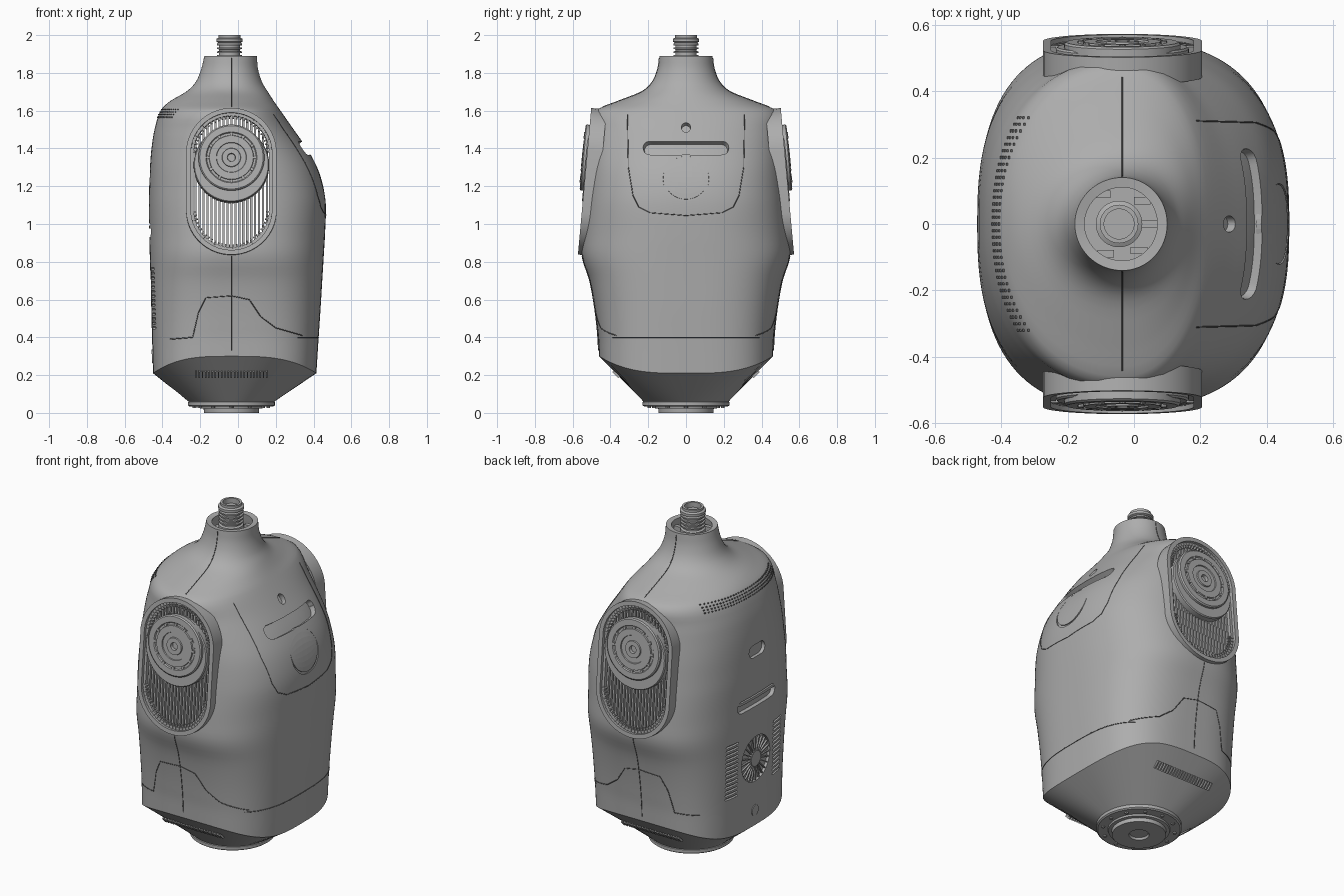
import bpy, bmesh
from math import sin, cos, pi, sqrt, atan2, copysign
from mathutils import Matrix, Vector

if "Cube" in bpy.data.objects:
    bpy.data.objects.remove(bpy.data.objects["Cube"])
CX = -0.035  # vertical axis of the torso


def material(name, v):
    m = bpy.data.materials.new(name)
    m.use_nodes = True
    m.diffuse_color = (v, v, v, 1)
    m.node_tree.nodes["Principled BSDF"].inputs["Base Color"].default_value = (v, v, v, 1)
    return m


GREY, DARK = material("shell grey", 0.42), material("seam grey", 0.12)


def finish(name, bm, mat=GREY, recalc=True, smooth=True):
    if recalc:
        bmesh.ops.recalc_face_normals(bm, faces=bm.faces)
    me = bpy.data.meshes.new(name)
    bm.to_mesh(me)
    bm.free()
    ob = bpy.data.objects.new(name, me)
    bpy.context.collection.objects.link(ob)
    me.materials.append(mat)
    if smooth:
        shade(ob)
    return ob


def shade(ob):
    bpy.ops.object.select_all(action="DESELECT")
    ob.select_set(True)
    bpy.context.view_layer.objects.active = ob
    bpy.ops.object.shade_smooth_by_angle(angle=0.6)


def apply(ob):
    dg = bpy.context.evaluated_depsgraph_get()
    me = bpy.data.meshes.new_from_object(ob.evaluated_get(dg))
    ob.modifiers.clear()
    ob.data = me


# Body sections: height, back x, front x, half depth, squareness
ROWS = [(.21, -.45, .415, .46, 3.2), (.4, -.455, .427, .467, 3.1), (.55, -.46, .437, .483, 3),
        (.7, -.463, .446, .51, 2.9), (.83, -.467, .454, .55, 2.7), (.95, -.47, .461, .548, 2.6),
        (1.1, -.472, .465, .533, 2.6), (1.2, -.47, .452, .523, 2.55), (1.3, -.466, .42, .513, 2.5),
        (1.4, -.458, .365, .503, 2.4), (1.5, -.442, .295, .493, 2.3), (1.6, -.41, .225, .478, 2.15),
        (1.65, -.36, .19, .36, 2), (1.7, -.275, .158, .235, 2), (1.75, -.225, .128, .18, 2),
        (1.82, -.195, .106, .15, 2), (1.89, -.178, .1, .14, 2)]


def section(z):
    z = min(max(z, ROWS[0][0]), ROWS[-1][0])
    i = max(k for k in range(len(ROWS) - 1) if ROWS[k][0] <= z)
    p, q = ROWS[i], ROWS[i + 1]
    o, r = ROWS[max(i - 1, 0)], ROWS[min(i + 2, len(ROWS) - 1)]
    h = q[0] - p[0]
    t = (z - p[0]) / h
    out = []
    for c in range(1, 5):
        m0 = (q[c] - o[c]) / (q[0] - o[0]) * h
        m1 = (r[c] - p[c]) / (r[0] - p[0]) * h
        d = q[c] - p[c]
        out.append(p[c] + t * m0 + t * t * (3 * d - 2 * m0 - m1) + t ** 3 * (m0 + m1 - 2 * d))
    return CX - out[0], out[1] - CX, out[2], out[3]


def surf_x(y, z, side):
    back, front, d, n = section(z)
    return CX + side * (front if side > 0 else back) * max(1 - abs(y / d) ** n, 0) ** (1 / n)


def surf_y(x, z, side):
    back, front, d, n = section(z)
    a = front if x > CX else back
    return side * d * max(1 - abs((x - CX) / a) ** n, 0) ** (1 / n)


def body_ring(bm, z, segs=112):
    back, front, d, n = section(z)
    ring = []
    for k in range(segs):
        c, s = cos(2 * pi * k / segs), sin(2 * pi * k / segs)
        x = CX + copysign(abs(c) ** (2 / n), c) * (front if c > 0 else back)
        lift = .09 * s * s * max(0, (.45 - z) / .24)
        ring.append(bm.verts.new((x, copysign(abs(s) ** (2 / n), s) * d, z + lift)))
    return ring


def lathe(name, profile, matrix, segs=64):
    # Closed solid of revolution from (radius, height) points
    bm = bmesh.new()
    loops = [[bm.verts.new(matrix @ Vector((r * cos(2 * pi * k / segs), r * sin(2 * pi * k / segs), h)))
              for k in range(segs)] for r, h in profile]
    for a, b in zip(loops, loops[1:]):
        for k in range(segs):
            j = (k + 1) % segs
            bm.faces.new((a[k], a[j], b[j], b[k]))
    bm.faces.new(loops[0])
    bm.faces.new(loops[-1])
    return finish(name, bm)


def box(bm, matrix, size):
    bmesh.ops.create_cube(bm, size=1, matrix=matrix @ Matrix.Diagonal((*size, 1)))


def conform(name, y0, z0, w, h, side, d0, d1, cols=24, rows=8):
    # Stadium or disc that follows the chest or back surface between two offsets
    bm, grid = bmesh.new(), []
    for i in range(cols + 1):
        y = w * sin(pi * (i / cols - .5))
        e = max(abs(y) - (w - h), 0)
        hh = max(sqrt(max(h * h - e * e, 0)), h * .05)
        col = []
        for j in range(rows + 1):
            z = z0 + hh * (2 * j / rows - 1)
            col.append(bm.verts.new((surf_x(y0 + y, z, side) + side * d1, y0 + y, z)))
        grid.append(col)
    for a, b in zip(grid, grid[1:]):
        for j in range(rows):
            bm.faces.new((a[j], b[j], b[j + 1], a[j + 1]))
    ob = finish(name, bm, recalc=False, smooth=False)
    mod = ob.modifiers.new("thickness", "SOLIDIFY")
    mod.thickness, mod.offset = d1 - d0, -side
    apply(ob)
    return ob


def outline(hw, hh, n=24):
    pts = []
    for k in range(2 * n):
        a = pi * (k + .5) / n
        pts.append((hw * cos(a), hw * sin(a) + copysign(hh - hw, sin(a))))
    return pts


def prism(name, hw, hh, w0, w1, matrix, inner=None):
    # Stadium block, or a stadium frame when inner half sizes are given
    bm = bmesh.new()

    def loop(a, b, w):
        return [bm.verts.new(matrix @ Vector((u, v, w))) for u, v in outline(a, b)]
    loops = [loop(hw, hh, w0), loop(hw, hh, w1)]
    if inner:
        loops += [loop(*inner, w1), loop(*inner, w0), loops[0]]
    for a, b in zip(loops, loops[1:]):
        for k in range(len(a)):
            j = (k + 1) % len(a)
            bm.faces.new((a[k], a[j], b[j], b[k]))
    if not inner:
        bm.faces.new(loops[0])
        bm.faces.new(loops[1])
    return finish(name, bm, smooth=bool(inner))


def seam(name, pts):
    cu = bpy.data.curves.new(name, "CURVE")
    cu.dimensions, cu.bevel_depth, cu.bevel_resolution = "3D", .0025, 0
    sp = cu.splines.new("POLY")
    sp.points.add(len(pts) - 1)
    for p, co in zip(sp.points, pts):
        p.co = (*co, 1)
    ob = bpy.data.objects.new(name, cu)
    bpy.context.collection.objects.link(ob)
    cu.materials.append(DARK)


def dense(path, n=8):
    return [(a[0] + (b[0] - a[0]) * k / n, a[1] + (b[1] - a[1]) * k / n)
            for a, b in zip(path, path[1:]) for k in range(n)] + [path[-1]]


# Hollow torso shell
bm = bmesh.new()
rings = [[bm.verts.new((CX + .22 * cos(2 * pi * k / 112), .22 * sin(2 * pi * k / 112), .055))
          for k in range(112)]]
for p, q in zip(ROWS, ROWS[1:]):
    rings += [body_ring(bm, p[0] + (q[0] - p[0]) * k / 4) for k in range(4)]
rings.append(body_ring(bm, ROWS[-1][0]))
for a, b in zip(rings, rings[1:]):
    for k in range(112):
        j = (k + 1) % 112
        bm.faces.new((a[k], a[j], b[j], b[k]))
body = finish("torso_shell", bm, recalc=False, smooth=False)
mod = body.modifiers.new("thickness", "SOLIDIFY")
mod.thickness, mod.offset = .03, -1

# Shoulder frames, tilted to the side walls
tilt = atan2(.07, .77)
sn, cs = sin(tilt), cos(tilt)
SIDES = {s: Matrix(((1, 0, 0, CX), (0, -s * sn, s * cs, s * .525), (0, cs, sn, 1.225), (0, 0, 0, 1)))
         for s in (-1, 1)}

# Openings and recesses
cutters = [prism("shoulder_cutter", .225, .375, -.16, .1, m) for m in SIDES.values()]
cutters += [conform("chest_slot_cutter", 0, 1.42, .235, .036, 1, -.022, .04),
            conform("chest_hole_cutter", 0, 1.53, .025, .025, 1, -.02, .04),
            conform("speaker_cutter", 0, 1.25, .126, .126, 1, -.006, .04),
            conform("handle_cutter", 0, .965, .18, .036, -1, -.024, .04),
            conform("socket_cutter", 0, 1.26, .075, .036, -1, -.02, .04),
            conform("fan_cutter", 0, .61, .135, .135, -1, -.016, .04)]
for s in (-1, 1):
    cutters += [conform("vent_cutter", s * .215, .45 + .024 * k, .05, .006, -1, -.014, .03, 6, 1)
                for k in range(14)]
bm = bmesh.new()
bmesh.ops.create_uvsphere(bm, u_segments=24, v_segments=12, radius=.06,
                          matrix=Matrix.Translation((-.335, 0, .115)))
cutters.append(finish("lower_port_cutter", bm))
for c in cutters:
    mod = body.modifiers.new("cut", "BOOLEAN")
    mod.operation, mod.object, mod.solver = "DIFFERENCE", c, "EXACT"
apply(body)
for c in cutters:
    bpy.data.objects.remove(c)
shade(body)

# Shoulder grilles and rotary joints
for s, m in SIDES.items():
    tag = "right" if s < 0 else "left"
    prism(tag + "_shoulder_frame", .24, .39, -.07, .012, m, (.215, .365))
    prism(tag + "_shoulder_inner_frame", .217, .367, -.07, -.006, m, (.2, .35))
    bm = bmesh.new()
    for k in range(-9, 10):
        u = k * .021
        half = .15 + sqrt(max(.2 ** 2 - u * u, 0))
        box(bm, m @ Matrix.Translation((u, 0, -.045)), (.011, 2 * half, .05))
    for u, v in outline(.2, .35, 30):
        turn = atan2(v - copysign(.15, v), u)
        box(bm, m @ Matrix.Translation((u, v, -.012)) @ Matrix.Rotation(turn, 4, "Z"), (.03, .007, .02))
    finish(tag + "_shoulder_fins", bm, smooth=False)
    lathe(tag + "_joint_housing", [(.19, -.09), (.2, -.07), (.2, .01), (.195, .016)],
          m @ Matrix.Translation((0, .09, 0)))
    hub = m @ Matrix.Translation((0, .125, 0))
    lathe(tag + "_joint_disc", [(.175, 0), (.175, .028), (.168, .034), (.135, .034), (.13, .028),
                                (.118, .028), (.116, .036), (.08, .036), (.078, .03), (.05, .03),
                                (.048, .038), (.022, .038), (.02, .02)], hub)
    bm = bmesh.new()
    for k in range(12):
        spin = hub @ Matrix.Rotation(pi * k / 6, 4, "Z") @ Matrix.Translation((.125, 0, .032))
        bmesh.ops.create_cone(bm, cap_ends=True, segments=8, radius1=.009, radius2=.009,
                              depth=.012, matrix=spin)
    finish(tag + "_joint_bolts", bm, smooth=False)

# Chest speaker, back fan, lower plug
conform("chest_speaker", 0, 1.25, .119, .119, 1, -.02, -.001)
conform("back_plug", 0, .3, .03, .035, -1, -.01, .004)
conform("back_handle_bar", 0, .985, .17, .008, -1, -.02, .0)
bm = bmesh.new()
flip = Matrix.Translation((-.46, 0, .61)) @ Matrix.Rotation(-pi / 2, 4, "Y")
for k in range(24):
    spin = flip @ Matrix.Rotation(pi * k / 12, 4, "Z") @ Matrix.Translation((.088, 0, -.006))
    box(bm, spin, (.08, .006, .01))
finish("fan_blades", bm, smooth=False)
lathe("fan_hub", [(.05, -.02), (.05, -.004), (.045, 0), (.01, 0)], flip, 32)

# Neck floor, brackets and cable connector
lathe("neck_floor", [(.13, 0), (.13, .02)], Matrix.Translation((CX, 0, 1.8)))
bm = bmesh.new()
for x, y in ((-.06, .09), (.06, .07), (-.05, -.09), (.05, -.08), (.08, 0)):
    box(bm, Matrix.Translation((CX + x, y, 1.835)), (.05, .022, .04))
finish("neck_brackets", bm, smooth=False)
profile = [(.068, 0), (.068, .07)]
for k in range(4):
    profile += [(.056, .075 + k * .02), (.056, .085 + k * .02), (.067, .086 + k * .02), (.067, .094 + k * .02)]
profile += [(.06, .16), (.07, .165), (.07, .18), (.058, .186), (.058, .2), (.045, .2), (.045, .17)]
lathe("neck_connector", profile, Matrix.Translation((-.045, 0, 1.8)), 40)

# Waist flange
lathe("waist_flange", [(.05, .012), (.055, 0), (.145, 0), (.147, .022), (.165, .024), (.168, .034),
                       (.222, .034), (.23, .04), (.23, .058), (.215, .065)], Matrix.Translation((CX, 0, 0)))
bm = bmesh.new()
for k in range(12):
    a = pi * k / 6
    bmesh.ops.create_cone(bm, cap_ends=True, segments=8, radius1=.01, radius2=.01, depth=.01,
                          matrix=Matrix.Translation((CX + .195 * cos(a), .195 * sin(a), .032)))
finish("waist_bolts", bm, smooth=False)

# Louvres under the belly and perforations over the upper back
bm = bmesh.new()
for s in (-1, 1):
    for k in range(-11, 12):
        place = Matrix.Translation((CX + k * .017, s * .37, .205)) @ Matrix.Rotation(s * -.8, 4, "X")
        box(bm, place, (.007, .012, .045))
finish("belly_louvres", bm, smooth=False)
bm = bmesh.new()
for row in range(4):
    for k in range(-16, 17):
        y, z = k * .02, 1.565 + row * .014
        box(bm, Matrix.Translation((surf_x(y, z, -1), y, z)), (.006, .008, .006))
finish("back_perforations", bm, DARK, smooth=False)

# Panel seams
half = [(.31, 1.58), (.305, 1.3), (.28, 1.15), (.25, 1.09), (.19, 1.06), (0, 1.045)]
chest = dense(half + [(-y, z) for y, z in half[-2::-1]])
seam("chest_seam", [(surf_x(y, z, 1), y, z) for y, z in chest])
hip = dense([(-.36, .39), (-.24, .4), (-.21, .53), (-.17, .61), (CX, .62),
             (.06, .6), (.12, .51), (.2, .45), (.34, .41)])
for s in (-1, 1):
    seam("hip_seam", [(x, surf_y(x, z, s), z) for x, z in hip])
    for lo, hi in ((.33, .83), (1.62, 1.88)):
        seam("side_seam", [(CX, surf_y(CX, z, s), z) for z, _ in dense([(lo, 0), (hi, 0)], 24)])
seam("waist_seam", [(surf_x(y, .4, 1), y, .4) for y, _ in dense([(-.39, 0), (.39, 0)], 32)])
